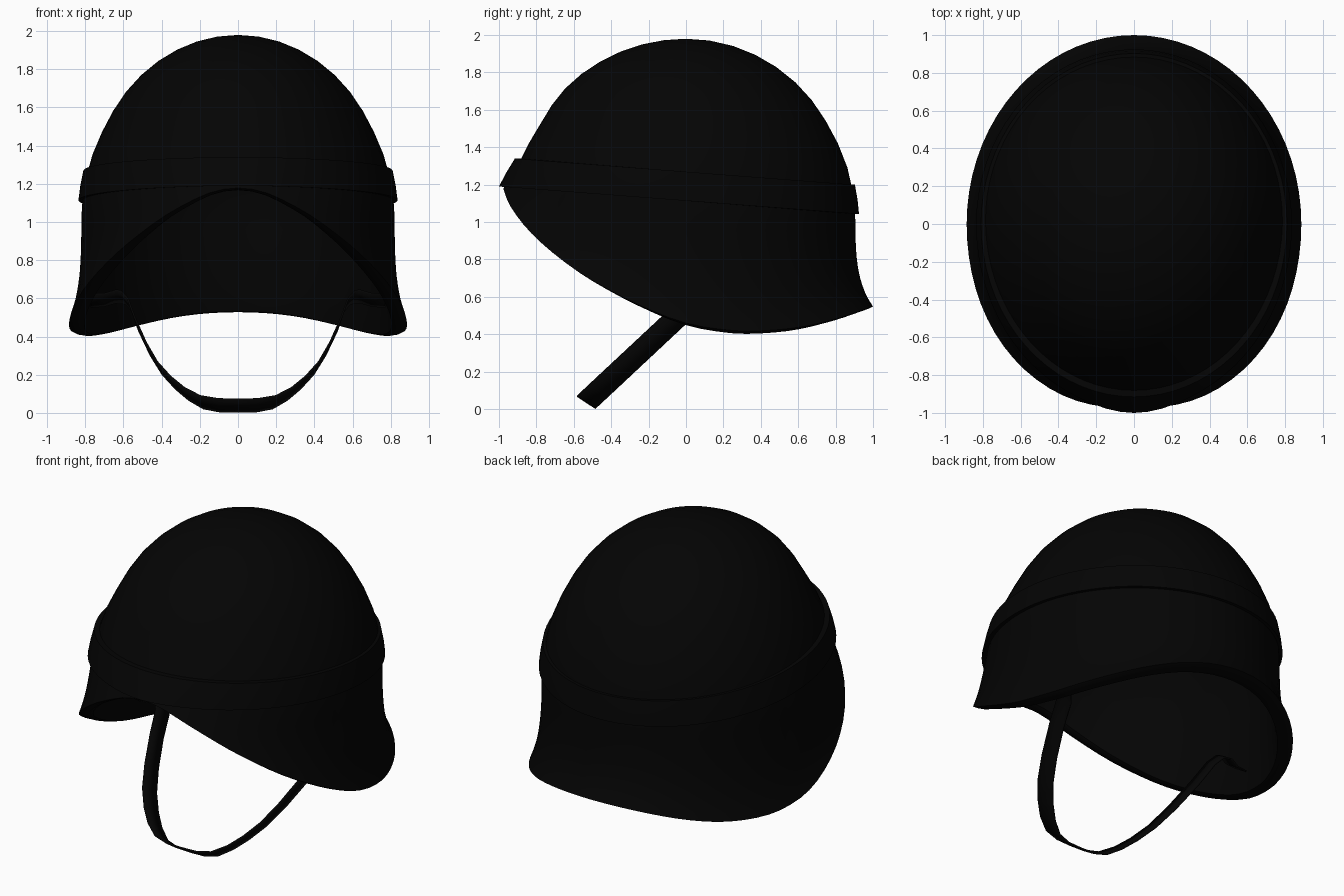
import bpy, bmesh, math
from mathutils import Vector

if "Cube" in bpy.data.objects:
    bpy.data.objects.remove(bpy.data.objects["Cube"])

black = bpy.data.materials.new("matte_black")
black.diffuse_color = (0.0012, 0.0012, 0.0012, 1)
black.use_nodes = True
black.node_tree.nodes["Principled BSDF"].inputs["Base Color"].default_value = black.diffuse_color
N = 72
Z0, H = 1.0, 0.98            # dome ellipsoid centre height and rise


def pick(th, side, front, back):
    """Point on an oval with different front and back lengths."""
    s = math.sin(th)
    return Vector((side * math.cos(th), (front if s < 0 else back) * s, 0))


def smooth_curve(pts, x):
    """Hermite interpolation through (x, z) points."""
    x = min(max(x, pts[0][0]), pts[-1][0])
    n = len(pts)

    def slope(k):
        a, b = pts[max(k - 1, 0)], pts[min(k + 1, n - 1)]
        return (b[1] - a[1]) / (b[0] - a[0])
    for i in range(n - 1):
        (x0, z0), (x1, z1) = pts[i], pts[i + 1]
        if x <= x1:
            h = x1 - x0
            t = (x - x0) / h
            return ((2*t**3 - 3*t*t + 1) * z0 + (t**3 - 2*t*t + t) * h * slope(i)
                    + (3*t*t - 2*t**3) * z1 + (t**3 - t*t) * h * slope(i + 1))


RIM = [(-0.985, 1.178), (-0.93, 1.085), (-0.8, 0.93), (-0.6, 0.76), (-0.4, 0.635),
       (-0.2, 0.535), (0, 0.46), (0.2, 0.425), (0.36, 0.417), (0.6, 0.437),
       (0.8, 0.482), (0.998, 0.548)]


def rim_z(th):
    return smooth_curve(RIM, pick(th, 1, 0.985, 0.998).y)


def band_top(y):
    return 1.34 - (y + 0.92) * 0.077


def band_low(y):
    return 1.19 - (y + 1.0) * 0.0765


def shell_point(th, z, flare=0.0):
    k = math.sqrt(max(0, 1 - (max(z - Z0, 0) / H) ** 2))
    # dome sides are a little straighter than an ellipsoid
    s = math.sin(th)
    k *= 1 - (0.01 + 0.02 * max(0, -s)) * math.exp(-((z - 1.52) / 0.16) ** 2)
    diag = 0.015 * math.sin(2 * th) ** 2 if s < 0 else 0
    p = pick(th, 0.82, 0.95, 0.905) * k
    p += pick(th, 0.066 + diag, 0.043 + diag, 0.095) * flare
    p.z = z
    return p


def make(name, bm, angle=40):
    bmesh.ops.recalc_face_normals(bm, faces=bm.faces)
    me = bpy.data.meshes.new(name)
    bm.to_mesh(me)
    bm.free()
    me.materials.append(black)
    ob = bpy.data.objects.new(name, me)
    bpy.context.collection.objects.link(ob)
    bpy.ops.object.select_all(action='DESELECT')
    ob.select_set(True)
    bpy.context.view_layer.objects.active = ob
    bpy.ops.object.shade_smooth_by_angle(angle=math.radians(angle))
    return ob


def skin(bm, rows, wrap_rows=False, closed=True):
    """Bridge successive vertex rows with quads."""
    m = len(rows)
    for i in range(m if wrap_rows else m - 1):
        a, b = rows[i], rows[(i + 1) % m]
        n = len(a)
        for j in range(n if closed else n - 1):
            k = (j + 1) % n
            bm.faces.new((a[j], a[k], b[k], b[j]))


def cap(bm, row, z):
    top = bm.verts.new((0, 0, z))
    for j in range(N):
        bm.faces.new((top, row[j], row[(j + 1) % N]))


angles = [2 * math.pi * i / N for i in range(N)]
DR, SR = 10, 16


def wall_point(th, r, inset, flare, drop):
    """Point on row r of a wall: dome rows first, then the skirt to the rim."""
    zs = band_top(pick(th, 1, 0.95, 0.9).y) - 0.04
    if r <= DR:
        p = shell_point(th, Z0 + H * math.cos(r / DR * math.acos((zs - Z0) / H)))
    else:
        f = (r - DR) / SR
        power = 4.5 - 3.2 * max(0, -math.sin(th))
        p = shell_point(th, zs + (rim_z(th) - drop - zs) * f, flare * f ** power)
    k = min(r / DR, 1)
    p -= pick(th, 1, 1, 1) * inset * k
    p.z -= inset * math.sqrt(1 - k * k)
    return p


# helmet shell: flared outer wall, rolled rim, straighter inner wall
bm = bmesh.new()
rows = [[bm.verts.new(wall_point(th, r, 0, 1, 0)) for th in angles]
        for r in range(1, DR + SR + 1)]
for u in (0.25, 0.6, 0.9):
    row = []
    for th in angles:
        a = wall_point(th, DR + SR, 0, 1, 0)
        b = wall_point(th, DR + SR, 0.035, 0.3, 0.015 * max(0, math.sin(th)))
        p = a.lerp(b, u)
        p.z -= 0.012 * math.sin(math.pi * u)
        row.append(bm.verts.new(p))
    rows.append(row)
rows += [[bm.verts.new(wall_point(th, r, 0.035, 0.3, 0.015 * max(0, math.sin(th))))
          for th in angles] for r in range(DR + SR, 0, -1)]
skin(bm, rows)
cap(bm, rows[0], Z0 + H)
cap(bm, rows[-1], Z0 + H - 0.035)
make("helmet_shell", bm)

# tilted band round the helmet, with a small peak at the front
bm = bmesh.new()
rows = [[] for _ in range(5)]
for th in angles:
    hi = pick(th, 0.81, 0.915, 0.903)
    lo = pick(th, 0.836, 0.975, 0.925)
    if lo.y < 0:
        lo.y -= 0.025 * math.exp(-(lo.x / 0.25) ** 2)
    hi.z, lo.z = band_top(hi.y), band_low(lo.y)
    mid = (hi + lo) / 2 + pick(th, 0.003, 0.003, 0.003)
    inner_hi = shell_point(th, hi.z) * 0.99
    inner_lo = shell_point(th, lo.z) * 0.99
    inner_hi.z, inner_lo.z = hi.z, lo.z
    for row, p in zip(rows, (inner_hi, hi, mid, lo, inner_lo)):
        row.append(bm.verts.new(p))
skin(bm, rows, wrap_rows=True)
make("helmet_band", bm)

# chin strap: thin slanted ribbon in a loop, ends bent out towards the inner wall
half = [(0, 0.038), (0.1, 0.04), (0.19, 0.056), (0.27, 0.1), (0.34, 0.158), (0.41, 0.235),
        (0.47, 0.335), (0.53, 0.465), (0.565, 0.565), (0.60, 0.605), (0.64, 0.61),
        (0.70, 0.592), (0.77, 0.588)]
path = [(-x, z) for x, z in half[:0:-1]] + half
bm = bmesh.new()
rows = []
for i, (x, z) in enumerate(path):
    a, b = path[max(i - 1, 0)], path[min(i + 1, len(path) - 1)]
    tx, tz = b[0] - a[0], b[1] - a[1]
    turn = -0.03 * tx * tz / (tx * tx + tz * tz)     # edges lean in along the loop
    w = Vector((turn, 0.05, -0.033))
    c = Vector((x, -0.53 + (z - 0.04) * 1.07, z))
    rows.append([bm.verts.new(c - w), bm.verts.new(c + w)])
skin(bm, rows, closed=False)
strap = make("chin_strap", bm, 50)
sol = strap.modifiers.new("thickness", 'SOLIDIFY')
sol.thickness, sol.offset = 0.01, 0
